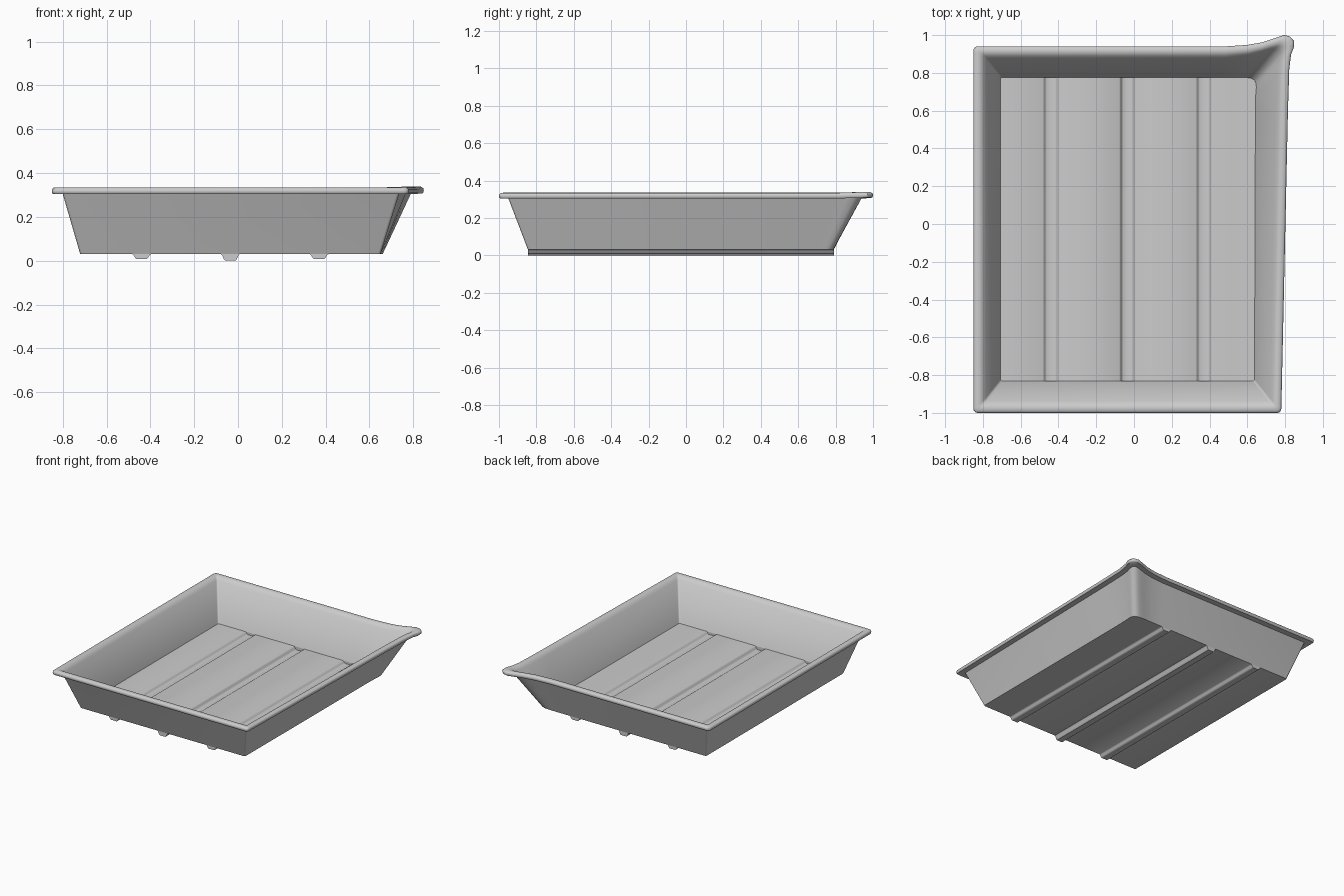
import bpy, bmesh, math
from mathutils import Vector

if "Cube" in bpy.data.objects:
    bpy.data.objects.remove(bpy.data.objects["Cube"])

CX, CY = -0.03, -0.03


def arc(x, y, r, start, n=5):
    """Rounded corner whose sharp tip is at x, y; sweeps 90 degrees."""
    mid = math.radians(start + 45)
    cx = x - math.copysign(r, math.cos(mid))
    cy = y - math.copysign(r, math.sin(mid))
    return [Vector((cx + r * math.cos(math.radians(start + 90 * i / (n - 1))),
                    cy + r * math.sin(math.radians(start + 90 * i / (n - 1))))) for i in range(n)]


def outline(left, right, front, back, r, spout):
    """Counter-clockwise outline, with the pouring lip at the back right."""
    return (arc(left, front, r, 180) + arc(right, front, r, 270)
            + [Vector(p) for p in spout] + arc(left, back, r, 90))


# Matching outlines: base, top of wall, outside of rim
base = outline(-0.72, 0.65, -0.845, 0.79, 0.012, [
    (.655, .6), (.657, .70), (.66, .735), (.659, .755), (.65, .775), (.63, .785),
    (.61, .788), (.58, .79), (.55, .79), (.5, .79), (.42, .79)])
wall = outline(-0.80, 0.735, -0.95, 0.89, 0.012, [
    (.765, .6), (.772, .8), (.78, .86), (.79, .90), (.79, .925), (.775, .94),
    (.755, .94), (.72, .93), (.67, .915), (.6, .90), (.48, .89)])
rim = outline(-0.85, 0.78, -1.0, 0.94, 0.022, [
    (.815, .6), (.822, .82), (.832, .90), (.848, .94), (.846, .972), (.825, .993),
    (.795, 1.0), (.74, .982), (.68, .962), (.6, .948), (.48, .94)])


def inset(pts):
    return [Vector((CX + (p.x - CX) * 0.982, CY + (p.y - CY) * 0.984)) for p in pts]


def mix(t):
    return [a.lerp(b, t) for a, b in zip(wall, rim)]


def finish(bm, name, angle):
    me = bpy.data.meshes.new(name)
    bm.to_mesh(me)
    bm.free()
    ob = bpy.data.objects.new(name, me)
    bpy.context.collection.objects.link(ob)
    bpy.ops.object.select_all(action='DESELECT')
    ob.select_set(True)
    bpy.context.view_layer.objects.active = ob
    bpy.ops.object.shade_smooth_by_angle(angle=math.radians(angle))


# Sloping walls and rolled rim, lofted through the outlines
rings = [(base, .03), (wall, .305), (mix(.88), .304), (mix(.97), .309), (rim, .318),
         (mix(.96), .327), (mix(.82), .333), (mix(.5), .335), (mix(.2), .332),
         (mix(.03), .325), (inset(wall), .312), (inset(base), .045)]
bm = bmesh.new()
loops = []
for pts, z in rings:
    row = []
    for p in pts:
        near = max(0, 1 - (p - Vector((.82, .97))).length / .15)
        row.append(bm.verts.new((p.x, p.y, z + (.005 * near if z > .3 else 0))))
    loops.append(row)
n = len(base)
for k in range(len(loops)):
    a, b = loops[k], loops[(k + 1) % len(loops)]
    for i in range(n):
        j = (i + 1) % n
        bm.faces.new((a[i], a[j], b[j], b[i]))
bmesh.ops.recalc_face_normals(bm, faces=bm.faces)
finish(bm, "tray_walls_and_rim", 40)

# Floor with three channels that show as feet below
ribs = [(-.44, .022), (-.035, .03), (.37, .022)]


def drop(x):
    d = 0
    for c, depth in ribs:
        t = min(1, max(0, (.043 - abs(x - c)) / .02))
        d = max(d, depth * t * t * (3 - 2 * t))
    return d


def y_range(pts, x):
    ys = []
    for i, p in enumerate(pts):
        q = pts[(i + 1) % len(pts)]
        if min(p.x, q.x) - 1e-6 <= x <= max(p.x, q.x) + 1e-6:
            if abs(q.x - p.x) < 1e-6:
                ys += [p.y, q.y]
            else:
                ys.append(p.y + (q.y - p.y) * (x - p.x) / (q.x - p.x))
    return min(ys), max(ys)


def floor_sheet(bm, pts, z, depth_scale, flip):
    xs = {round(p.x, 5) for p in pts}
    for c, _ in ribs:
        xs |= {round(c + s * d, 5) for s in (-1, 1) for d in (0, .023, .028, .033, .038, .043)}
    lo, hi = min(p.x for p in pts), max(p.x for p in pts)
    rows = []
    for x in sorted(xs):
        x = min(hi, max(lo, x))
        y0, y1 = y_range(pts, x)
        zz = z - drop(x) * depth_scale
        rows.append([bm.verts.new(v) for v in ((x, y0, z), (x, y0, zz), (x, y1, zz), (x, y1, z))])
    for a, b in zip(rows, rows[1:]):
        for k in range(3):
            f = (a[k], b[k], b[k + 1], a[k + 1])
            bm.faces.new(f[::-1] if flip else f)


bm = bmesh.new()
floor_sheet(bm, base, .03, 1, True)
floor_sheet(bm, inset(base), .045, .8, False)
bmesh.ops.remove_doubles(bm, verts=bm.verts, dist=1e-5)
bmesh.ops.dissolve_degenerate(bm, edges=bm.edges, dist=1e-5)
finish(bm, "ribbed_floor", 40)
